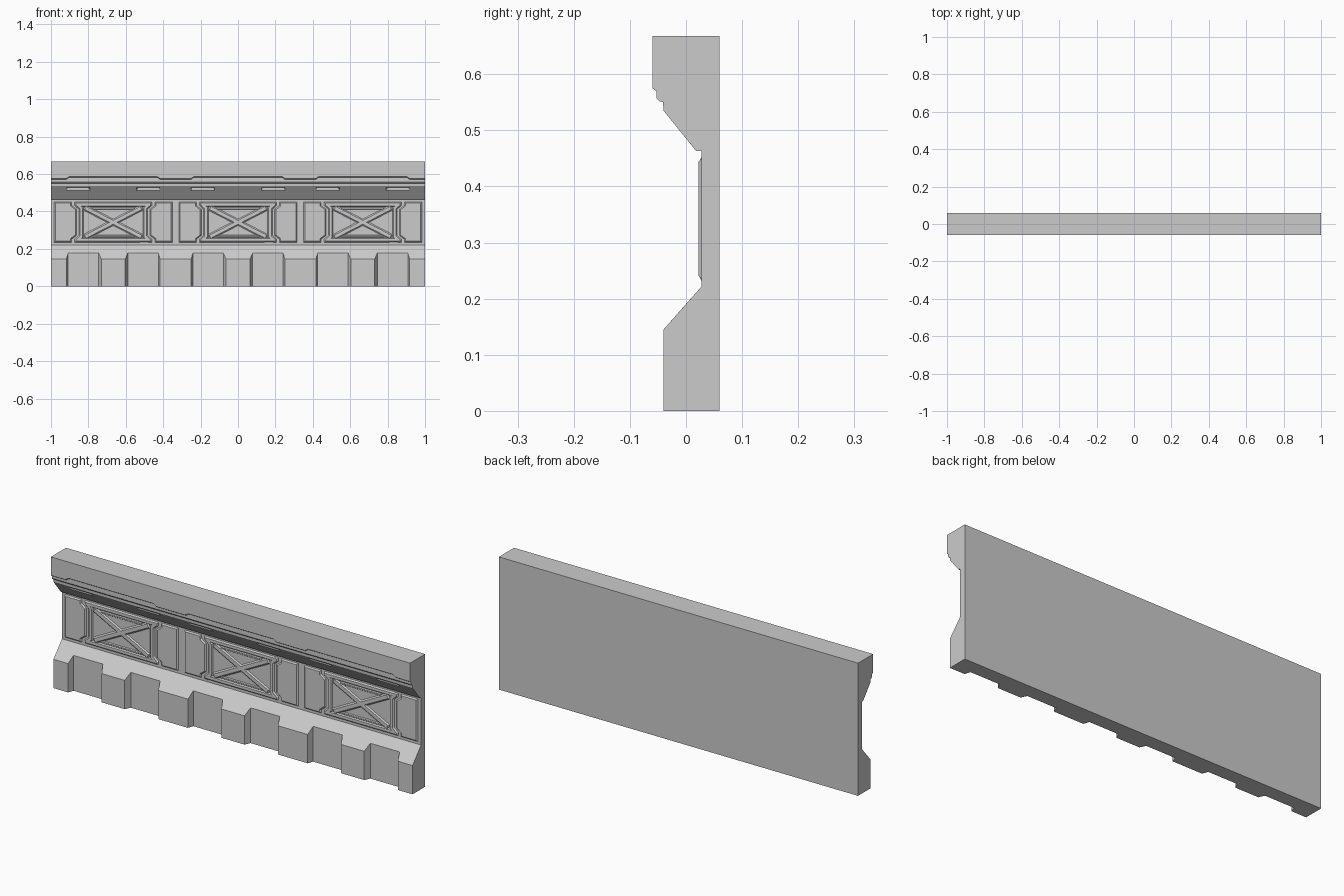
import bpy, bmesh, math
from mathutils import Vector

if "Cube" in bpy.data.objects:
    bpy.data.objects.remove(bpy.data.objects["Cube"])

MODULES = (-0.667, 0.0, 0.667)
WALL_Y, ZC = 0.028, 0.342


def link(name, bm):
    me = bpy.data.meshes.new(name)
    bm.to_mesh(me)
    bm.free()
    ob = bpy.data.objects.new(name, me)
    bpy.context.collection.objects.link(ob)
    return ob


# 0/1 amount of each cut, by distance from its module centre
RECESS = [(0.064, 0), (0.078, 1), (0.241, 1), (0.251, 0)]
NOTCH = [(0.237, 1), (0.253, 0)]
SLOT = [(0.125, 0), (0.132, 1), (0.245, 1), (0.252, 0)]


def amount(table, d):
    if d <= table[0][0]:
        return table[0][1]
    for (a, va), (b, vb) in zip(table, table[1:]):
        if d <= b:
            return va + (vb - va) * (d - a) / (b - a)
    return table[-1][1]


def profile(x):
    d = min(abs(x - c) for c in MODULES)
    r, n, s = (amount(t, d) for t in (RECESS, NOTCH, SLOT))
    foot_y = -0.04 + 0.029 * r
    return [(0.06, 0), (0.06, 0.668), (-0.06, 0.668),
            (-0.06, 0.575 + 0.011 * n), (-0.053, 0.57 + 0.011 * n),
            (-0.053, 0.558), (-0.048, 0.552), (-0.041, 0.55), (-0.04, 0.535),
            (-0.0336, 0.527), (-0.028 + 0.0057 * s, 0.52 + 0.007 * s),
            (-0.0223, 0.513), (0.018, 0.463), (WALL_Y, 0.463),
            (WALL_Y, 0.222), (foot_y, 0.145 + 0.033 * r), (foot_y, 0)]


# Wall body: lofted profile with foot recesses, cornice notches and slots
stations = sorted({-1.0, 1.0} | {round(c + sg * d, 5) for c in MODULES
                  for sg in (-1, 1) for t in (RECESS, NOTCH, SLOT) for d, _ in t})
bm = bmesh.new()
rings = [[bm.verts.new((x, y, z)) for y, z in profile(x)] for x in stations]
count = len(rings[0])
for a, b in zip(rings, rings[1:]):
    for i in range(count):
        j = (i + 1) % count
        bm.faces.new((a[i], a[j], b[j], b[i]))
bm.faces.new(rings[0])
bm.faces.new(rings[-1])
bmesh.ops.recalc_face_normals(bm, faces=bm.faces)
link("wall_body", bm)


def plate(name, outline, cx, steps):
    """Flat outline on the wall, raised or sunk by (inset, depth) steps."""
    bm = bmesh.new()
    face = bm.faces.new([bm.verts.new((cx + x, WALL_Y, z)) for x, z in outline])
    face.normal_update()
    if face.normal.y > 0:
        face.normal_flip()
    for inset, depth in steps:
        bmesh.ops.inset_region(bm, faces=[face], thickness=inset, depth=0,
                               use_even_offset=True, use_boundary=True)
        for v in face.verts:
            v.co.y -= depth
    return link(name, bm)


def strip(p, q, w):
    p, q = Vector(p), Vector(q)
    side = (q - p).normalized().orthogonal() * w / 2
    return [p - side, q - side, q + side, p + side]


def jogged(wide, narrow):
    """Right-hand edge, bottom to top, that steps in the middle."""
    return [(wide, 0.235), (wide, 0.252), (narrow, 0.272),
            (narrow, 0.412), (wide, 0.432), (wide, 0.45)]


for c in MODULES:
    # Side panels
    edge = jogged(0.222, 0.196)
    for sg in (-1, 1):
        out = [(sg * x, z) for x, z in edge + [(0.316, 0.45), (0.316, 0.235)]]
        plate("side_panel", out, c, [(0.006, 0.006)])
    # Central frame with sunken field
    edge = jogged(0.206, 0.184)
    out = edge + [(-x, z) for x, z in reversed(edge)]
    plate("centre_frame", out, c, [(0.006, 0.006), (0.014, 0), (0.005, -0.0055)])
    # Cross brace and horizontal rails
    for sg in (-1, 1):
        plate("cross_brace", strip((-0.155, ZC - sg * 0.08), (0.155, ZC + sg * 0.08), 0.032),
              c, [(0.007, 0.006)])
        plate("rail", strip((-0.115, ZC + sg * 0.075), (0.115, ZC + sg * 0.075), 0.014),
              c, [(0.004, 0.005)])
